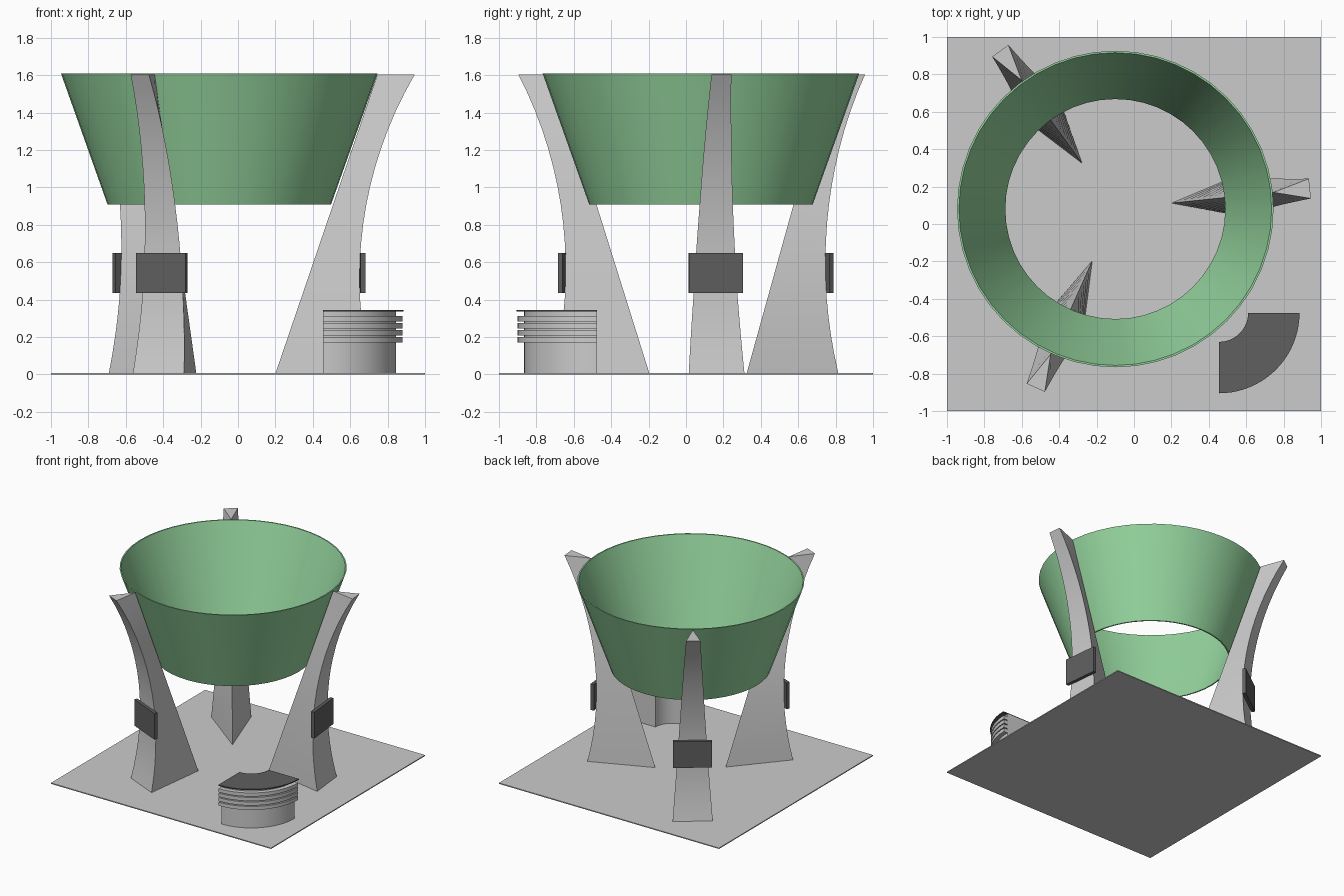
import bpy, math
from mathutils import Vector

if "Cube" in bpy.data.objects:
    bpy.data.objects.remove(bpy.data.objects["Cube"])

CX, CY = -0.10, 0.08          # bowl axis
BASE = 0.008


def material(name, color):
    m = bpy.data.materials.new(name)
    m.diffuse_color = (*color, 1)
    m.use_nodes = True
    m.node_tree.nodes["Principled BSDF"].inputs["Base Color"].default_value = m.diffuse_color
    return m


grey = material("concrete grey", (0.60, 0.60, 0.60))
dark = material("dark grey", (0.115, 0.115, 0.115))
green = material("green", (0.30, 0.66, 0.34))


def make(name, verts, faces, mat, smooth=None):
    me = bpy.data.meshes.new(name)
    me.from_pydata(verts, [], faces)
    me.materials.append(mat)
    ob = bpy.data.objects.new(name, me)
    bpy.context.collection.objects.link(ob)
    bpy.ops.object.select_all(action='DESELECT')
    bpy.context.view_layer.objects.active = ob
    ob.select_set(True)
    bpy.ops.object.mode_set(mode='EDIT')
    bpy.ops.mesh.select_all(action='SELECT')
    bpy.ops.mesh.normals_make_consistent(inside=False)
    bpy.ops.object.mode_set(mode='OBJECT')
    if smooth:
        bpy.ops.object.shade_smooth_by_angle(angle=math.radians(smooth))
    return ob


def loft(rings, closed=False):
    """Join equal rings of points; cap the ends, or close the loop."""
    n = len(rings[0])
    verts = [p for r in rings for p in r]
    count = len(rings)
    faces = []
    for i in range(count if closed else count - 1):
        j = (i + 1) % count
        for k in range(n):
            l = (k + 1) % n
            faces.append((i * n + k, i * n + l, j * n + l, j * n + k))
    if not closed:
        faces += [tuple(range(n)), tuple(range((count - 1) * n, count * n))]
    return verts, faces


def sweep(profile, cx, cy, a0, a1, steps, closed=False):
    """Turn an (r, z) profile about a vertical axis."""
    rings = []
    for i in range(steps if closed else steps + 1):
        a = math.radians(a0 + (a1 - a0) * i / steps)
        rings.append([(cx + r * math.cos(a), cy + r * math.sin(a), z) for r, z in profile])
    return loft(rings, closed)


def box_profile(r0, r1, z0, z1):
    return [(r0, z0), (r1, z0), (r1, z1), (r0, z1)]


# Ground plate
make("base_plate", *loft([[(-1, -1, z), (1, -1, z), (1, 1, z), (-1, 1, z)] for z in (0, BASE)]), grey)

# Open conical bowl
make("bowl", *sweep([(0.588, 0.91), (0.598, 0.91), (0.846, 1.608), (0.836, 1.608)],
                    CX, CY, 0, 360, 48, True), green, 30)


def half_width(z):
    pts = [(0, 0.15), (0.44, 0.117), (0.91, 0.089), (1.61, 0.053)]
    for (z0, w0), (z1, w1) in zip(pts, pts[1:]):
        if z <= z1:
            return w0 + (w1 - w0) * (z - z0) / (z1 - z0)
    return pts[-1][1]


# Three wedge legs with curved backs, each with a dark plate
for n, deg in enumerate((6, 126, 246), 1):
    a = math.radians(deg)

    def place(r, t, z):
        return (CX + r * math.cos(a) - t * math.sin(a), CY + r * math.sin(a) + t * math.cos(a), z)

    rings = []
    for i in range(17):
        z = BASE + (1.605 - BASE) * i / 16
        outer = 0.742 + 2.16 - math.sqrt(2.16 ** 2 - (z - 0.5) ** 2)
        w = half_width(z)
        rings.append([place(0.30 + 0.343 * z, 0, z), place(outer, -w, z), place(outer, w, z)])
    make(f"leg_{n}", *loft(rings), grey, 30)
    plate = [[place(0.745, -0.145, z), place(0.772, -0.145, z),
              place(0.772, 0.145, z), place(0.745, 0.145, z)] for z in (0.435, 0.65)]
    make(f"leg_plate_{n}", *loft(plate), dark)

# Quarter-round bench: body, slats and dark top
BX, BY = 0.455, -0.475
make("bench_body", *sweep(box_profile(0.155, 0.39, BASE, 0.337), BX, BY, -90, 0, 20), grey, 30)
for i in range(4):
    z = 0.172 + i * 0.037
    make(f"bench_slat_{i + 1}", *sweep(box_profile(0.385, 0.425, z, z + 0.029), BX, BY, -90, 0, 20), grey, 30)
make("bench_top", *sweep(box_profile(0.155, 0.43, 0.337, 0.345), BX, BY, -90, 0, 20), dark, 30)
